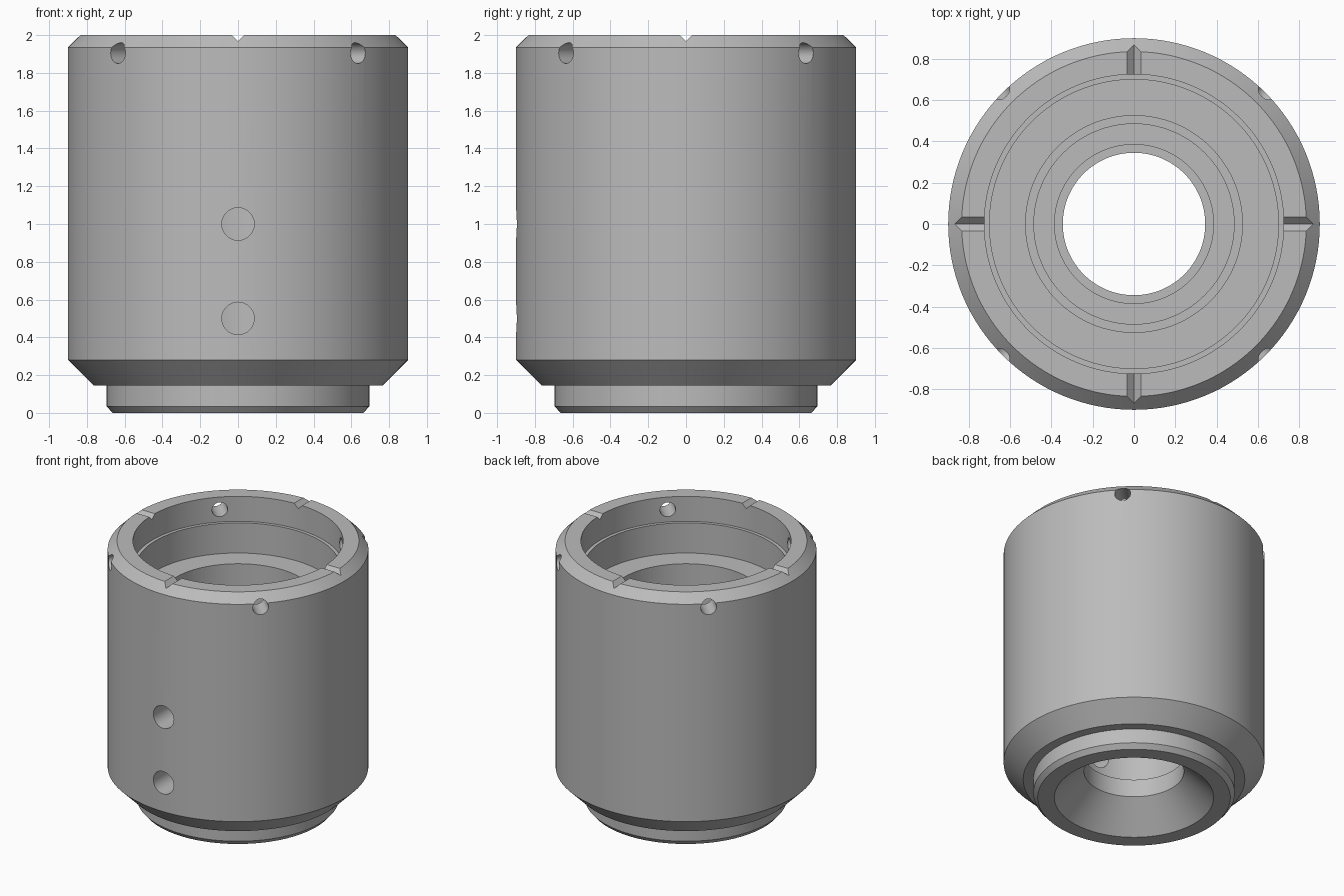
import bpy, bmesh, math
from mathutils import Matrix, Vector

if "Cube" in bpy.data.objects:
    bpy.data.objects.remove(bpy.data.objects["Cube"])

SEGMENTS = 128

steel = bpy.data.materials.new("plain grey metal")
steel.diffuse_color = (0.5, 0.5, 0.5, 1)
steel.use_nodes = True
steel.node_tree.nodes["Principled BSDF"].inputs["Base Color"].default_value = steel.diffuse_color


def make_object(name, bm):
    bmesh.ops.recalc_face_normals(bm, faces=bm.faces)
    mesh = bpy.data.meshes.new(name)
    bm.to_mesh(mesh)
    bm.free()
    obj = bpy.data.objects.new(name, mesh)
    bpy.context.collection.objects.link(obj)
    mesh.materials.append(steel)
    return obj


def lathe(name, profile):
    """Revolve a closed (radius, height) profile around z."""
    bm = bmesh.new()
    rings = []
    for i in range(SEGMENTS):
        a = 2 * math.pi * i / SEGMENTS
        rings.append([bm.verts.new((r * math.cos(a), r * math.sin(a), z)) for r, z in profile])
    n = len(profile)
    for i in range(SEGMENTS):
        p, q = rings[i], rings[(i + 1) % SEGMENTS]
        for j in range(n):
            k = (j + 1) % n
            bm.faces.new((p[j], q[j], q[k], p[k]))
    return make_object(name, bm)


def radial_cutter(name, angle, z, radius, r_in, r_out, sides=32):
    """Prism lying along a radius; four sides make a V-shaped groove."""
    bm = bmesh.new()
    direction = Vector((math.cos(angle), math.sin(angle), 0))
    across = Vector((-math.sin(angle), math.cos(angle), 0))
    up = Vector((0, 0, 1))
    m = Matrix((across, up, direction)).transposed().to_4x4()
    m.translation = direction * (r_in + r_out) / 2 + up * z
    bmesh.ops.create_cone(bm, cap_ends=True, segments=sides, radius1=radius,
                          radius2=radius, depth=r_out - r_in, matrix=m)
    return make_object(name, bm)


# Turned body: outside from the bottom up, then the stepped bore back down
body = lathe("stepped_sleeve", [
    (0.55, 0), (0.665, 0), (0.695, 0.035), (0.695, 0.145),
    (0.765, 0.145), (0.90, 0.28), (0.90, 1.935), (0.835, 2.0),
    (0.725, 2.0), (0.725, 1.81), (0.70, 1.81), (0.70, 1.58),
    (0.525, 1.58), (0.525, 1.35), (0.485, 1.35), (0.485, 0.70),
    (0.385, 0.70), (0.385, 0.34), (0.345, 0.34), (0.345, 0.205)])

cutters = []
for i in range(4):
    # V grooves across the top rim
    cutters.append(radial_cutter("rim_groove_cutter", i * math.pi / 2, 2.0, 0.033, 0.6, 1.0, 4))
    # Diagonal pin holes near the top
    cutters.append(radial_cutter("pin_hole_cutter", (i + 0.5) * math.pi / 2, 1.905, 0.055, 0.6, 1.0))
# Two holes in the front wall
for z in (0.5, 1.0):
    cutters.append(radial_cutter("front_hole_cutter", -math.pi / 2, z, 0.086, 0.2, 1.0))

for c in cutters:
    c.hide_render = True
    c.hide_set(True)
    mod = body.modifiers.new(c.name, "BOOLEAN")
    mod.operation = "DIFFERENCE"
    mod.solver = "EXACT"
    mod.object = c

# Apply the cuts, then smooth the round walls
bpy.context.view_layer.objects.active = body
body.select_set(True)
for mod in list(body.modifiers):
    bpy.ops.object.modifier_apply(modifier=mod.name)
bpy.ops.object.shade_smooth_by_angle(angle=math.radians(25))
for c in cutters:
    bpy.data.objects.remove(c)
